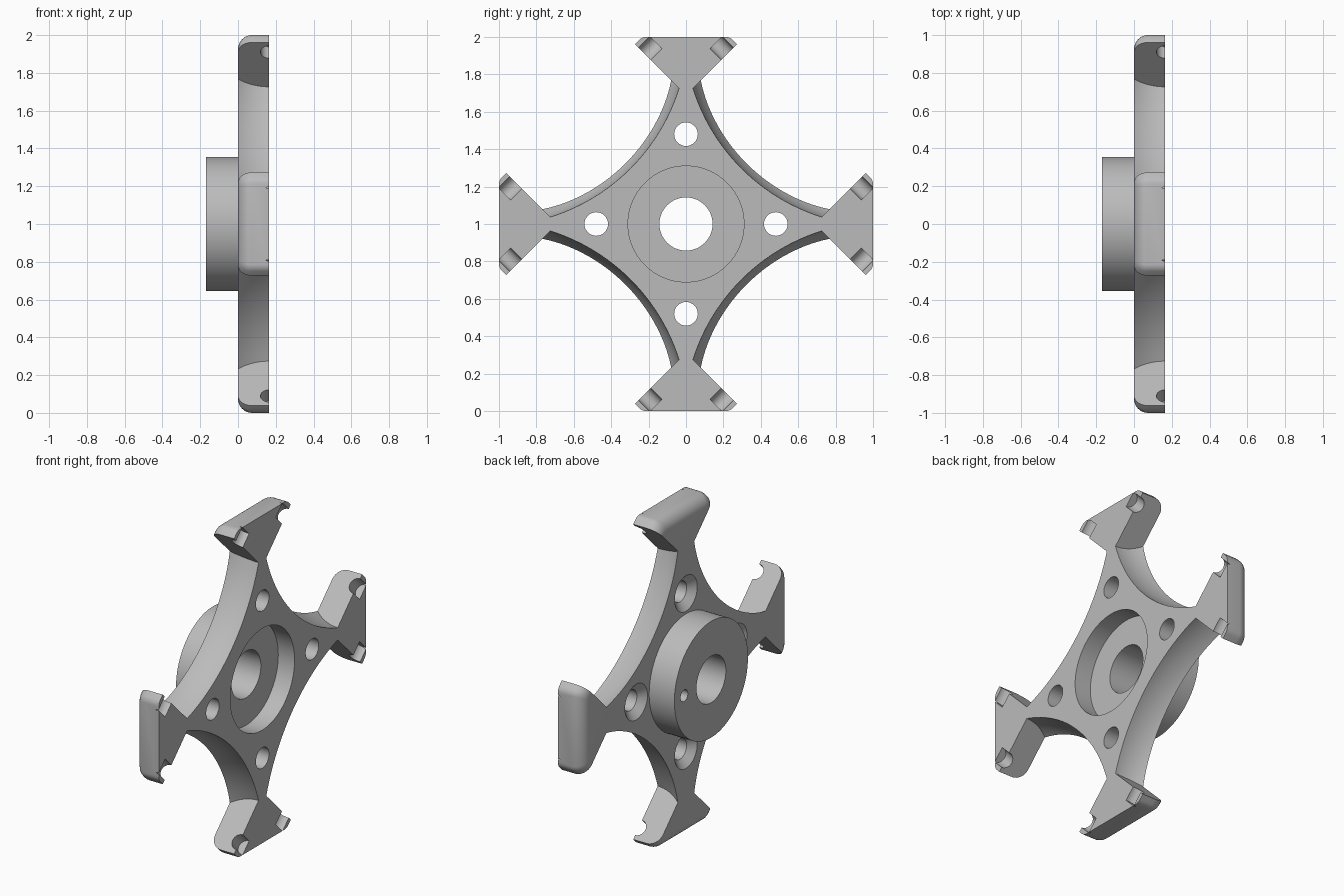
import bpy, bmesh
from math import sin, cos, pi, sqrt
from mathutils import Vector

old = bpy.data.objects.get("Cube")
if old:
    bpy.data.objects.remove(old, do_unlink=True)

CENTRE = Vector((0, 0, 1))
THICK = 0.165        # plate thickness along x
FILLET = 0.075       # rounding of the rear outer rim
AXLE = 0.80          # distance of each roller axle from the centre
HALF = 0.487         # half length of a roller gap

grey = bpy.data.materials.new("light_grey")
grey.use_nodes = True
colour = (0.5, 0.5, 0.5, 1)
grey.diffuse_color = colour
grey.node_tree.nodes["Principled BSDF"].inputs["Base Color"].default_value = colour


def finish(name, bm):
    bmesh.ops.recalc_face_normals(bm, faces=bm.faces[:])
    mesh = bpy.data.meshes.new(name)
    bm.to_mesh(mesh)
    bm.free()
    mesh.materials.append(grey)
    obj = bpy.data.objects.new(name, mesh)
    bpy.context.collection.objects.link(obj)
    return obj


def loft(bm, rings):
    """Skin closed rings of points and cap both ends."""
    rows = [[bm.verts.new(p) for p in ring] for ring in rings]
    n = len(rows[0])
    for a, b in zip(rows, rows[1:]):
        for i in range(n):
            j = (i + 1) % n
            bm.faces.new((a[i], a[j], b[j], b[i]))
    bm.faces.new(rows[0])
    bm.faces.new(rows[-1])
    return rows


def turned(name, profile, origin=(0, 0, 0), axis=(1, 0, 0), sides=64):
    """Solid of revolution; profile lists (distance along axis, radius)."""
    q = Vector(axis).to_track_quat('Z', 'Y')
    start = CENTRE + Vector(origin)
    bm = bmesh.new()
    turns = [2 * pi * i / sides for i in range(sides)]
    loft(bm, [[start + q @ Vector((r * cos(t), r * sin(t), s)) for t in turns]
              for s, r in profile])
    return finish(name, bm)


def combine(target, tool, operation):
    mod = target.modifiers.new(tool.name, 'BOOLEAN')
    mod.operation = operation
    mod.solver = 'EXACT'
    mod.object = tool
    bpy.context.view_layer.objects.active = target
    bpy.ops.object.modifier_apply(modifier=mod.name)
    bpy.data.objects.remove(tool, do_unlink=True)


def outline(inset, x):
    """Square with chamfered corners, shrunk by the inset."""
    a = 1 - inset
    b = 1.235 - inset * sqrt(2) - a
    pts = []
    y, z = a, b
    for _ in range(4):
        pts += [(x, y, z), (x, z, y)] if y * z > 0 else [(x, y, z), (x, -z, -y)]
        y, z = -z, y
    return [CENTRE + Vector(p) for p in pts]


# Plate blank with a rounded rear rim
bm = bmesh.new()
steps = [pi / 2 * i / 8 for i in range(9)]
layers = [outline(FILLET * (1 - sin(t)), FILLET * (1 - cos(t))) for t in steps]
rows = loft(bm, layers + [outline(0, THICK)])
bm.edges.ensure_lookup_table()
corners = [bm.edges.get((u, v)) for a, b in zip(rows, rows[1:]) for u, v in zip(a, b)]
bmesh.ops.bevel(bm, geom=corners, offset=0.02, segments=3, profile=0.5, affect='EDGES')
hub = finish("wheel_hub", bm)

# Barrel-shaped roller gaps and axle notches in the four diagonal directions
barrel = []
for i in range(25):
    s = HALF * (i / 12 - 1)
    barrel.append((s, AXLE - 1.47 + sqrt(1.1025 - s * s)))
reach = HALF + 0.085
for sy, sz in ((1, 1), (-1, 1), (-1, -1), (1, -1)):
    mid = Vector((0, sy, sz)).normalized() * AXLE
    mid.x = THICK
    along = (0, -sz, sy)
    combine(hub, turned("roller_gap", barrel, mid, along, 128), 'DIFFERENCE')
    combine(hub, turned("axle_notch", [(-reach, 0.046), (reach, 0.046)],
                        mid, along, 32), 'DIFFERENCE')

# Rear boss, front pocket and centre bore
combine(hub, turned("boss", [(-0.17, 0.355), (0.03, 0.355)], sides=96), 'UNION')
combine(hub, turned("pocket", [(0.055, 0.31), (0.3, 0.31)], sides=96), 'DIFFERENCE')
combine(hub, turned("bore", [(-0.3, 0.142), (0.3, 0.142)]), 'DIFFERENCE')

# Countersunk screw holes
screw = [(-0.01, 0.12), (0.04, 0.063), (0.3, 0.063)]
for y, z in ((1, 0), (0, 1), (-1, 0), (0, -1)):
    combine(hub, turned("screw_hole", screw, (0, y * 0.48, z * 0.48), sides=48), 'DIFFERENCE')

# Small blind pin hole in the boss
combine(hub, turned("pin_hole", [(-0.2, 0.035), (-0.06, 0.035)], (0, 0.26, 0), sides=32),
        'DIFFERENCE')

bpy.ops.object.select_all(action='DESELECT')
hub.select_set(True)
bpy.context.view_layer.objects.active = hub
bpy.ops.object.shade_smooth_by_angle(angle=pi / 6)
